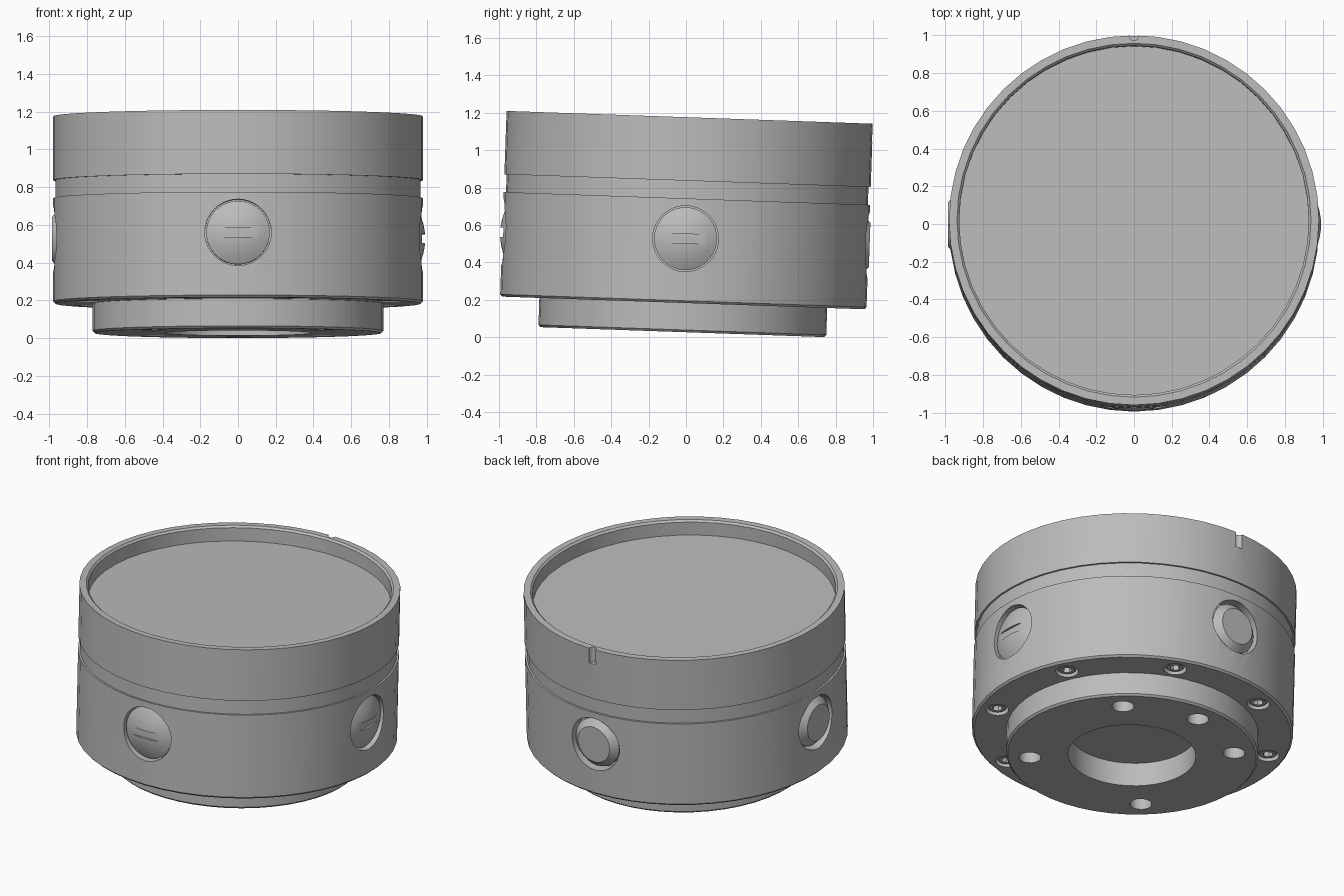
import bpy, bmesh
from math import radians, pi, cos, sin
from mathutils import Matrix

if "Cube" in bpy.data.objects:
    bpy.data.objects.remove(bpy.data.objects["Cube"])

grey = bpy.data.materials.new("light grey metal")
grey.use_nodes = True
COLOUR = (0.5, 0.5, 0.5, 1)
grey.diffuse_color = COLOUR
grey.node_tree.nodes["Principled BSDF"].inputs["Base Color"].default_value = COLOUR

# Main sizes, measured along the tilted axis
R, FOOT_R, BORE_R = 0.98, 0.77, 0.39
FOOT_H, NECK_LOW, NECK_HIGH, TOP = 0.156, 0.715, 0.81, 1.149
PORT_H, PORT_R = 0.5, 0.176
BEV = 0.012
tilt = Matrix.Translation((0, -0.02, 0.027)) @ Matrix.Rotation(radians(-2), 4, 'X')


def lathe(bm, profile, segs, place=Matrix()):
    """Revolve a closed outline of (radius, height) points; radius 0 is a pole."""
    rings = []
    for r, h in profile:
        if r == 0:
            rings.append([bm.verts.new(place @ Matrix.Translation((0, 0, h)).translation)] * segs)
        else:
            rings.append([bm.verts.new((place @ Matrix.Translation(
                (r * cos(2 * pi * i / segs), r * sin(2 * pi * i / segs), h))).translation)
                for i in range(segs)])
    pairs = list(zip(rings, rings[1:]))
    if profile[0][0] != 0:
        pairs.append((rings[-1], rings[0]))
    for a, b in pairs:
        for i in range(segs):
            j = (i + 1) % segs
            corners = list(dict.fromkeys((a[i], a[j], b[j], b[i])))
            if len(corners) > 2:
                bm.faces.new(corners)


def rod(bm, r, low, high, segs, place):
    lathe(bm, [(0, low), (r, low), (r, high), (0, high)], segs, place)


def box(bm, size, place):
    bmesh.ops.create_cube(bm, size=1, matrix=place @ Matrix.Diagonal((*size, 1)))


def to_object(name, bm):
    bmesh.ops.recalc_face_normals(bm, faces=bm.faces)
    mesh = bpy.data.meshes.new(name)
    bm.to_mesh(mesh)
    bm.free()
    mesh.materials.append(grey)
    obj = bpy.data.objects.new(name, mesh)
    bpy.context.collection.objects.link(obj)
    return obj


def make(name, bm, cutter_bm=None):
    """Finish a part: cut it, tilt it and shade it."""
    obj = to_object(name, bm)
    bpy.ops.object.select_all(action='DESELECT')
    obj.select_set(True)
    bpy.context.view_layer.objects.active = obj
    if cutter_bm:
        cutter = to_object(name + "_cutter", cutter_bm)
        cutter.hide_render = True
        mod = obj.modifiers.new("cut", 'BOOLEAN')
        mod.operation, mod.solver, mod.object = 'DIFFERENCE', 'EXACT', cutter
        bpy.ops.object.modifier_apply(modifier=mod.name)
        bpy.data.objects.remove(cutter)
    obj.data.transform(tilt)
    bpy.ops.object.shade_smooth_by_angle(angle=radians(30))
    return obj


def ring_place(radius, degrees, height=0):
    return Matrix.Rotation(radians(degrees), 4, 'Z') @ Matrix.Translation((radius, 0, height))


def port_place(degrees):
    """Local z points outward from the wall, local y points up."""
    return (Matrix.Rotation(radians(degrees), 4, 'Z') @ Matrix.Translation((0, 0, PORT_H))
            @ Matrix.Rotation(pi / 2, 4, 'Z') @ Matrix.Rotation(pi / 2, 4, 'X'))


PORTS = {"front": -90, "left": 0, "back": 90, "right": 180}
SCREWS = [22.5 + 45 * k for k in range(8)]
SCREW_R = 0.865

# Body with shallow neck, side ports and screw counterbores
body, cuts = bmesh.new(), bmesh.new()
lathe(body, [(0, FOOT_H), (R - BEV, FOOT_H), (R, FOOT_H + BEV), (R, NECK_LOW),
             (R - BEV, NECK_LOW), (R - BEV, NECK_HIGH), (0, NECK_HIGH)], 48)
for angle in PORTS.values():
    rod(cuts, PORT_R, 0.9, 1.1, 40, port_place(angle))
for angle in SCREWS:
    rod(cuts, 0.07, 0.1, FOOT_H + 0.06, 20, ring_place(SCREW_R, angle))
make("body", body, cuts)

# Upper ring with dished top and alignment notch at the back
cap, cuts = bmesh.new(), bmesh.new()
lathe(cap, [(0, NECK_HIGH), (R, NECK_HIGH), (R, TOP), (0.938, TOP),
            (0.926, TOP - BEV), (0.926, TOP - 0.1), (0, TOP - 0.1)], 48)
rod(cuts, 0.025, TOP - 0.1, TOP + 0.1, 16, ring_place(R - 0.003, 90))
make("upper_ring", cap, cuts)

# Foot flange with centre bore and mounting holes
foot, cuts = bmesh.new(), bmesh.new()
lathe(foot, [(BORE_R, 0), (FOOT_R - BEV, 0), (FOOT_R, BEV), (FOOT_R, FOOT_H), (BORE_R, FOOT_H)], 48)
for angle in (45, 90, 135, 225, 315):
    rod(cuts, 0.067, -0.1, 0.12, 20, ring_place(0.625, angle))
make("foot_flange", foot, cuts)

# Side plugs: slotted domes at front and left, flat bevelled caps at back and right
for side, angle in PORTS.items():
    plug, place = bmesh.new(), port_place(angle)
    if side in ("front", "left"):
        dome = [(r, 0.992 - 1.6 * r * r) for r in (0.168, 0.14, 0.11, 0.075, 0.04)]
        lathe(plug, [(0, 0.89), (0.168, 0.89)] + dome + [(0, 0.992)], 40, place)
        cuts = bmesh.new()
        box(cuts, (0.5, 0.05, 0.1), place @ Matrix.Translation((0, 0, 1.025)))
        make(side + "_slotted_plug", plug, cuts)
    else:
        lathe(plug, [(0, 0.89), (0.16, 0.89), (0.16, 0.945), (0.118, 0.985), (0, 0.985)], 40, place)
        make(side + "_bevelled_plug", plug)

# Socket head screws under the body
for n, angle in enumerate(SCREWS, 1):
    head, cuts = bmesh.new(), bmesh.new()
    place = ring_place(SCREW_R, angle, FOOT_H)
    lathe(head, [(0, 0.01), (0.05, 0.01), (0.058, 0.018), (0.058, 0.07), (0, 0.07)], 20, place)
    rod(cuts, 0.032, -0.05, 0.045, 6, place)
    make(f"flange_screw_{n}", head, cuts)
